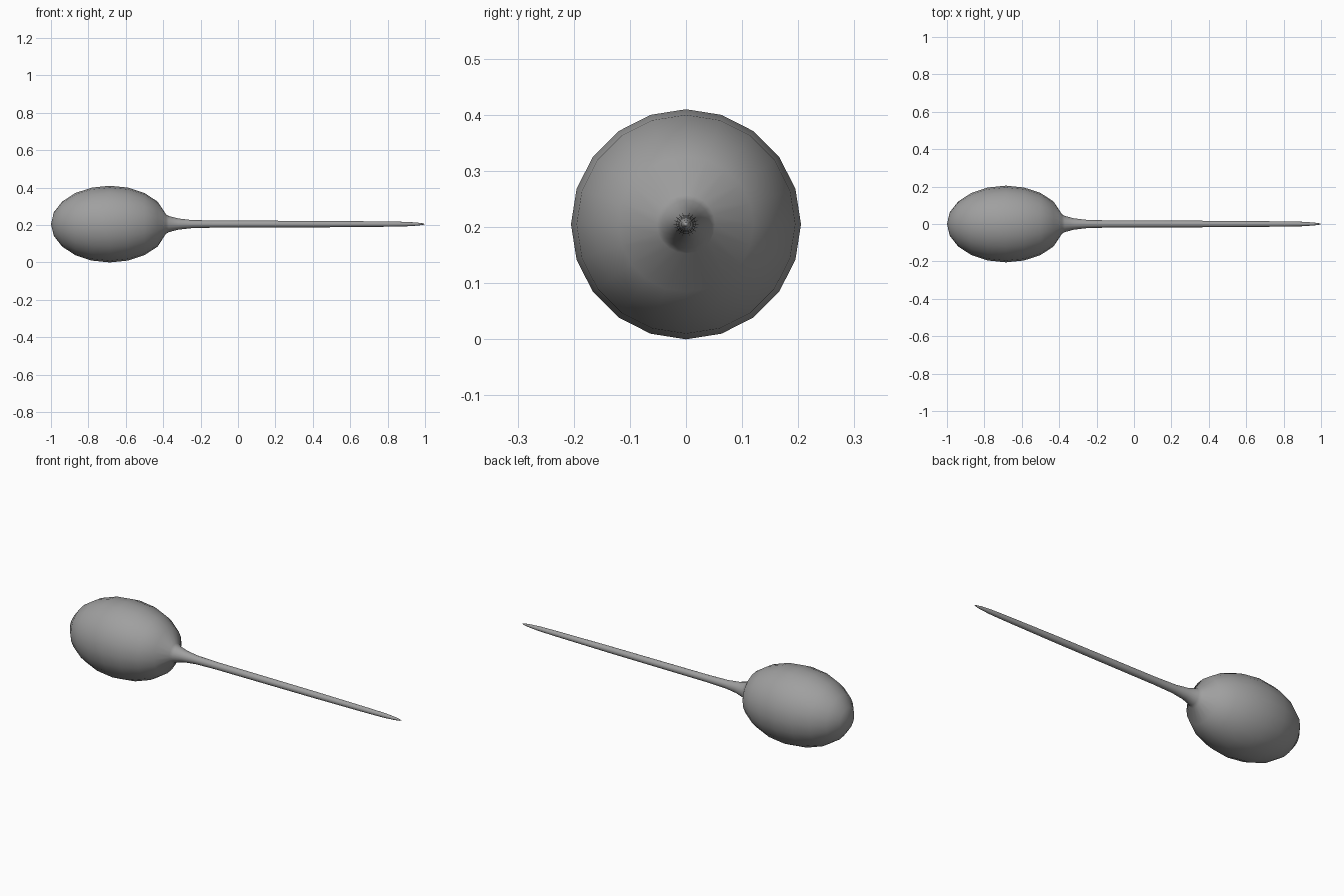
import bpy, bmesh, math

if "Cube" in bpy.data.objects:
    bpy.data.objects.remove(bpy.data.objects["Cube"])

SIDES = 20
AXIS_Z = 0.205

grey = bpy.data.materials.new("mid grey")
grey.diffuse_color = (0.35, 0.35, 0.35, 1)
grey.use_nodes = True
grey.node_tree.nodes["Principled BSDF"].inputs["Base Color"].default_value = grey.diffuse_color

# Profile along x as (position, radius): egg-shaped head first
profile = [(-0.685 - 0.315 * math.cos(math.radians(18 * k)),
            0.205 * math.sin(math.radians(18 * k))) for k in range(1, 9)]
# Flared neck, long thin shaft and tapered tip
profile += [(-0.385, 0.052), (-0.37, 0.043), (-0.32, 0.030), (-0.25, 0.022),
            (-0.13, 0.019), (0.48, 0.017), (0.80, 0.014), (0.90, 0.012),
            (0.96, 0.008), (0.99, 0.004)]

bm = bmesh.new()
rings = []
for x, r in profile:
    rings.append([bm.verts.new((x, r * math.cos(2 * math.pi * i / SIDES),
                                AXIS_Z + r * math.sin(2 * math.pi * i / SIDES)))
                  for i in range(SIDES)])
start = bm.verts.new((-1, 0, AXIS_Z))
end = bm.verts.new((1, 0, AXIS_Z))
for i in range(SIDES):
    j = (i + 1) % SIDES
    for a, b in zip(rings, rings[1:]):
        bm.faces.new((a[i], a[j], b[j], b[i]))
    bm.faces.new((start, rings[0][j], rings[0][i]))
    bm.faces.new((end, rings[-1][i], rings[-1][j]))
bmesh.ops.recalc_face_normals(bm, faces=bm.faces)
for f in bm.faces:
    f.smooth = True

mesh = bpy.data.meshes.new("round_headed_stick")
bm.to_mesh(mesh)
bm.free()
mesh.materials.append(grey)
bpy.context.collection.objects.link(bpy.data.objects.new("round_headed_stick", mesh))
